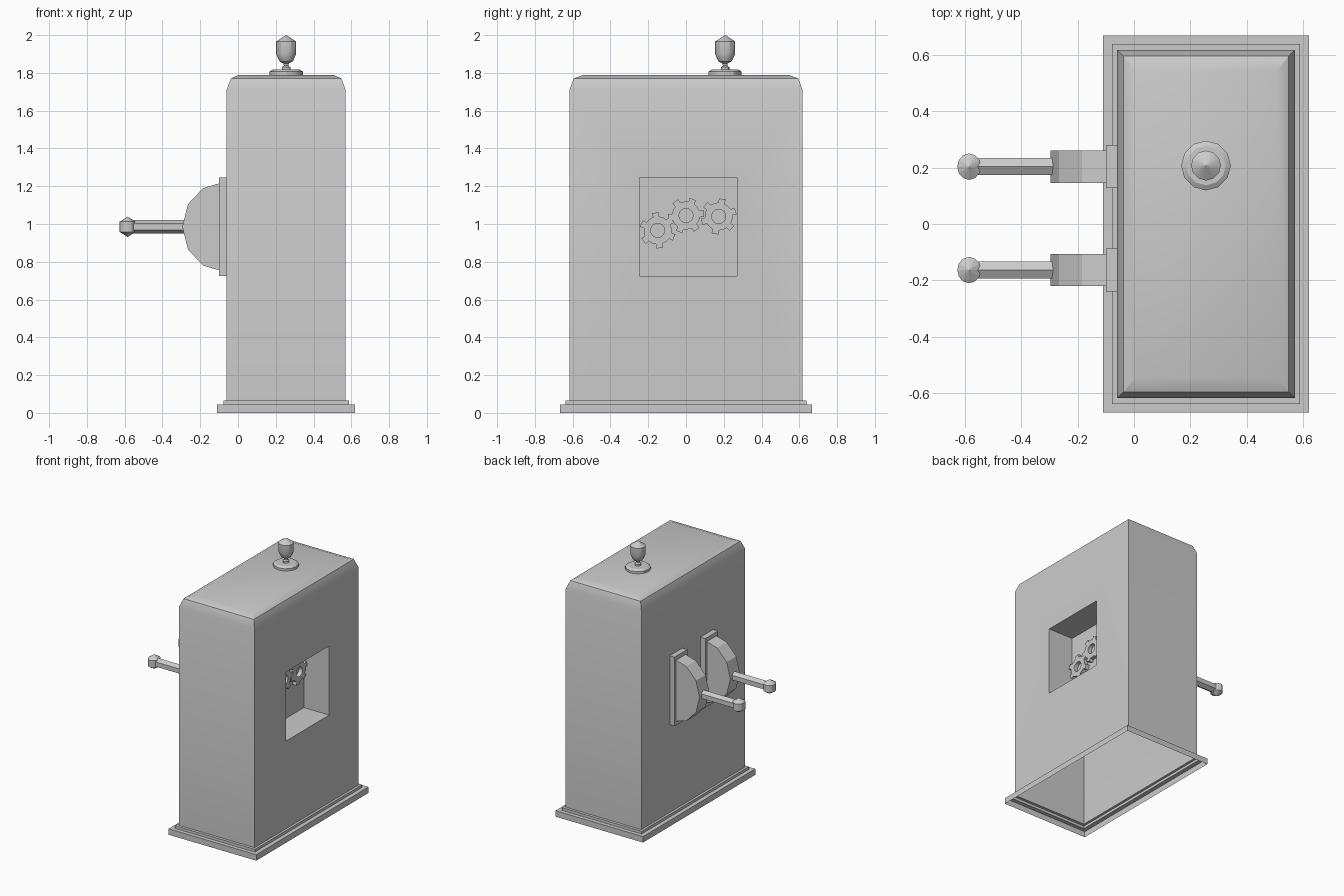
import bpy, bmesh
from math import sin, cos, pi, radians

if "Cube" in bpy.data.objects:
    bpy.data.objects.remove(bpy.data.objects["Cube"])

CX = 0.255  # cabinet centre in x


def loft(bm, rings, cap_start=False, cap_end=False):
    """Skin a list of equal-length point rings, optionally closing the ends."""
    vr = [[bm.verts.new(p) for p in r] for r in rings]
    n = len(vr[0])
    for a, b in zip(vr, vr[1:]):
        for i in range(n):
            j = (i + 1) % n
            bm.faces.new((a[i], a[j], b[j], b[i]))
    if cap_start:
        bm.faces.new(vr[0][::-1])
    if cap_end:
        bm.faces.new(vr[-1])


def finish(bm, name, smooth=None):
    bmesh.ops.remove_doubles(bm, verts=bm.verts, dist=1e-5)
    bmesh.ops.recalc_face_normals(bm, faces=bm.faces)
    me = bpy.data.meshes.new(name)
    bm.to_mesh(me)
    bm.free()
    ob = bpy.data.objects.new(name, me)
    bpy.context.collection.objects.link(ob)
    if smooth:
        bpy.ops.object.select_all(action='DESELECT')
        ob.select_set(True)
        bpy.context.view_layer.objects.active = ob
        bpy.ops.object.shade_smooth_by_angle(angle=radians(smooth))
    return ob


def make(name, rings, cap_start=True, cap_end=True, smooth=None):
    bm = bmesh.new()
    loft(bm, rings, cap_start, cap_end)
    return finish(bm, name, smooth)


def rect_z(hx, hy, z):
    return [(CX + sx * hx, sy * hy, z) for sx, sy in ((1, -1), (1, 1), (-1, 1), (-1, -1))]


def rect_x(x, y0, y1, z0, z1):
    return [(x, y0, z0), (x, y1, z0), (x, y1, z1), (x, y0, z1)]


# Stepped plinth, open underneath
make("plinth", [rect_z(.365, .668, 0), rect_z(.365, .668, .045), rect_z(.333, .638, .045),
                rect_z(.333, .638, .065), rect_z(.315, .617, .065)], False, False)

# Cabinet shell with rounded top and a recessed window in the right wall
bm = bmesh.new()
loft(bm, [rect_z(.315, .617, .065), rect_z(.315, .617, 1.71), rect_z(.293, .595, 1.77),
          rect_z(.25, .542, 1.79)], cap_end=True)
wall = [f for f in bm.faces if f.normal.length >= 0 and
        all(abs(v.co.x - (CX + .315)) < 1e-5 for v in f.verts)]
bmesh.ops.delete(bm, geom=wall, context='FACES_ONLY')
win = (-.245, .27, .725, 1.245)
loft(bm, [rect_x(CX + .315, -.617, .617, .065, 1.71), rect_x(CX + .315, *win),
          rect_x(.36, *win)], cap_end=True)
finish(bm, "cabinet", 30)

# Gears on the back wall of the window
def gear_ring(x, scale_to, y, z, turn):
    pts = []
    for k in range(6):
        for a, r in ((-13, .074), (-11, .096), (11, .096), (13, .074), (30, .074)):
            t = radians(turn + 60 * k + a)
            r = scale_to or r
            pts.append((x, y + r * cos(t), z + r * sin(t)))
    return pts


for i, (y, z, turn) in enumerate(((-.15, .966, 97), (0, 1.045, 67), (.173, 1.04, 78))):
    make(f"gear_{i + 1}", [gear_ring(.36, None, y, z, turn), gear_ring(.39, None, y, z, turn),
                           gear_ring(.39, .037, y, z, turn), gear_ring(.36, .037, y, z, turn)],
         False, False)

# Two levers on the left wall
HOUSING = [(-.1, 1.215), (-.185, 1.19), (-.265, 1.105), (-.295, .985),
           (-.265, .865), (-.185, .78), (-.1, .755)]
for name, y in (("back", .203), ("front", -.163)):
    make(f"lever_plate_{name}", [rect_x(x, y - .076, y + .076, .725, 1.245) for x in (-.1, -.06)])
    make(f"lever_housing_{name}", [[(x, y + s * .057, z) for x, z in HOUSING] for s in (-1, 1)])
    make(f"lever_rod_{name}", [[(x, y + .035 * sin(k * pi / 3), .985 + .035 * cos(k * pi / 3))
                                for k in range(6)] for x in (-.57, -.28)])
    bm = bmesh.new()
    bmesh.ops.create_uvsphere(bm, u_segments=12, v_segments=3, radius=.054)
    bmesh.ops.scale(bm, vec=(.9, 1, 1), verts=bm.verts)
    bmesh.ops.translate(bm, vec=(-.584, y, .985), verts=bm.verts)
    finish(bm, f"lever_knob_{name}")

# Turned finial on the roof
PROFILE = [(.088, 1.79), (.088, 1.807), (.07, 1.818), (.022, 1.818), (.022, 1.83), (.012, 1.838),
           (.014, 1.85), (.034, 1.86), (.042, 1.875), (.053, 1.9), (.053, 1.966), (.001, 2.0)]
make("finial", [[(CX + r * cos(k * pi / 6), .207 + r * sin(k * pi / 6), z) for k in range(12)]
                for r, z in PROFILE], smooth=30)
